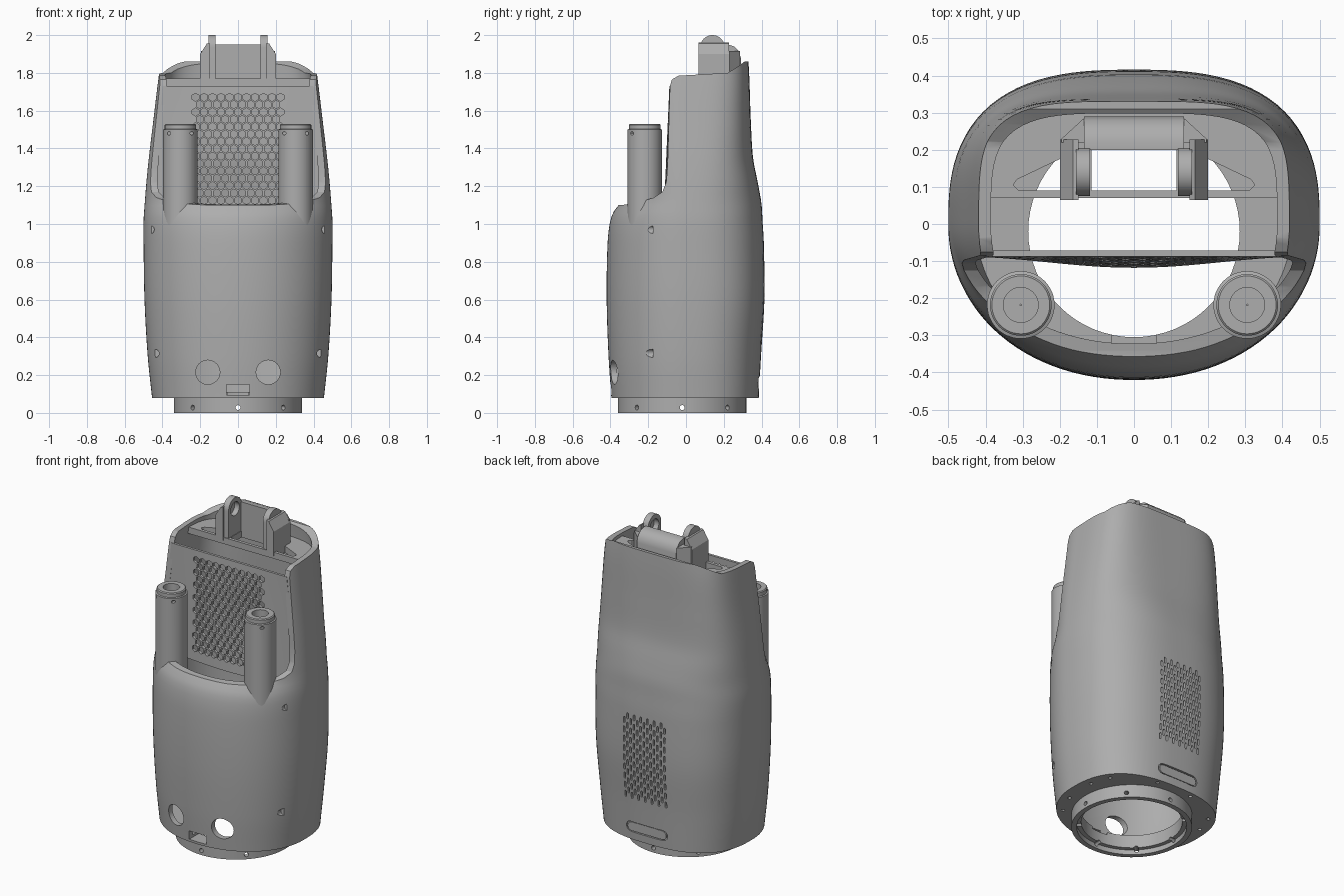
import bpy, bmesh, math
from mathutils import Vector

if "Cube" in bpy.data.objects:
    bpy.data.objects.remove(bpy.data.objects["Cube"])

grey = bpy.data.materials.new("mid grey plastic")
grey.use_nodes = True
grey.diffuse_color = (0.42, 0.42, 0.42, 1)
grey.node_tree.nodes["Principled BSDF"].inputs["Base Color"].default_value = grey.diffuse_color


# ---------- helpers ----------
def finish(name, bm):
    bmesh.ops.recalc_face_normals(bm, faces=bm.faces)
    mesh = bpy.data.meshes.new(name)
    bm.to_mesh(mesh)
    bm.free()
    mesh.materials.append(grey)
    ob = bpy.data.objects.new(name, mesh)
    bpy.context.collection.objects.link(ob)
    return ob


def loft(bm, rings, closed=False):
    rows = [[bm.verts.new(p) for p in ring] for ring in rings]
    n = len(rows[0])
    pairs = list(zip(rows, rows[1:])) + ([(rows[-1], rows[0])] if closed else [])
    for a, b in pairs:
        for i in range(n):
            j = (i + 1) % n
            bm.faces.new((a[i], a[j], b[j], b[i]))
    if not closed:
        bm.faces.new(rows[0])
        bm.faces.new(rows[-1])


def prism(bm, pts, axis, lo, hi):
    place = {"x": lambda u, v, d: (d, u, v), "y": lambda u, v, d: (u, d, v),
             "z": lambda u, v, d: (u, v, d)}[axis]
    loft(bm, [[place(u, v, d) for u, v in pts] for d in (lo, hi)])


def ngon(u, v, r, n=32, start=0.0):
    return [(u + r * math.cos(start + math.tau * i / n),
             v + r * math.sin(start + math.tau * i / n)) for i in range(n)]


def rect(u0, u1, v0, v1):
    return [(u0, v0), (u1, v0), (u1, v1), (u0, v1)]


def pill(u, v, length, r, vertical=False, n=6):
    pts = []
    for side in (1, -1):
        for i in range(n + 1):
            a = math.pi * (i / n - 0.5)
            du, dv = side * (length + r * math.cos(a)), side * r * math.sin(a)
            pts.append((u - dv, v + du) if vertical else (u + du, v + dv))
    return pts


def solid(name, pts, axis, lo, hi):
    bm = bmesh.new()
    prism(bm, pts, axis, lo, hi)
    return finish(name, bm)


def lathe(name, profile, x, y, n=64):
    bm = bmesh.new()
    loft(bm, [[(x + px, y + py, z) for px, py in ngon(0, 0, r, n)] for r, z in profile], True)
    return finish(name, bm)


def activate(ob):
    bpy.ops.object.select_all(action="DESELECT")
    ob.select_set(True)
    bpy.context.view_layer.objects.active = ob


def cut(target, *cutters):
    activate(target)
    for c in cutters:
        c.hide_render = True
        mod = target.modifiers.new("cut", "BOOLEAN")
        mod.operation, mod.solver, mod.object = "DIFFERENCE", "EXACT", c
        bpy.ops.object.modifier_apply(modifier=mod.name)
        bpy.data.objects.remove(c)


# ---------- body cross-sections: height, half width, front depth, back depth, back squareness ----------
KEYS = [(.08, .455, .395, .385, 2.6), (.3, .478, .41, .397, 2.6), (.6, .495, .42, .415, 2.7),
        (.9, .5, .415, .412, 2.7), (1.02, .5, .4, .405, 2.7), (1.08, .496, .375, .402, 2.7),
        (1.12, .493, .34, .398, 2.7), (1.22, .485, .33, .38, 2.9), (1.35, .472, .33, .355, 3.2),
        (1.55, .448, .33, .343, 3.6), (1.78, .42, .33, .335, 4), (1.95, .395, .33, .325, 4)]


def dims(z):
    k = max(i for i in range(len(KEYS) - 1) if KEYS[i][0] <= z + 1e-6)
    a, b = KEYS[k], KEYS[k + 1]
    p, q = KEYS[max(k - 1, 0)], KEYS[min(k + 2, len(KEYS) - 1)]
    h = b[0] - a[0]
    t = (z - a[0]) / h
    out = []
    for i in range(1, 5):
        ma = (b[i] - p[i]) / (b[0] - p[0]) * h
        mb = (q[i] - a[i]) / (q[0] - a[0]) * h
        out.append((2*t**3 - 3*t*t + 1) * a[i] + (t**3 - 2*t*t + t) * ma
                   + (3*t*t - 2*t**3) * b[i] + (t**3 - t*t) * mb)
    return out


def section(z, inset=0.0, n=112):
    w, f, b, power = dims(z)
    pts = []
    for i in range(n):
        c, s = math.cos(math.tau * i / n), math.sin(math.tau * i / n)
        e = power if s > 0 else 2.1
        r = (abs(c)**e + abs(s)**e) ** (-1 / e)
        pts.append(((w - inset) * r * c, ((b if s > 0 else f) - inset) * r * s))
    return pts


def body_solid(name, low, high, inset, rows=56):
    bm = bmesh.new()
    zs = [low + (high - low) * i / rows for i in range(rows + 1)]
    loft(bm, [[(x, y, z) for x, y in section(z, inset)] for z in zs])
    return finish(name, bm)


# ---------- outer shell ----------
shell = body_solid("outer_shell", .08, 1.92, 0)
opening = [(-.7, 1.095), (-.34, 1.1), (-.25, 1.115), (-.17, 1.14), (-.125, 1.17), (-.105, 1.22),
           (-.098, 1.3), (-.085, 1.73), (-.075, 1.765), (-.04, 1.785), (.22, 1.8), (.27, 1.83),
           (.31, 1.86), (.7, 1.87), (.7, 2.3), (-.7, 2.3)]
cut(shell, body_solid("cavity", .11, 1.95, .033),
    solid("rim_cutter", opening, "x", -.8, .8),
    solid("floor_cutter", ngon(0, -.02, .285, 64), "z", 0, .2))

# ports, screw recesses, floor holes
bm = bmesh.new()
prism(bm, rect(-.06, .06, .095, .15), "y", -.6, -.3)
for s in (-1, 1):
    prism(bm, ngon(s * .16, .215, .064), "y", -.6, -.25)
    for x, z in ((.465, .97), (.44, .315)):
        prism(bm, ngon(s * x, z, .022, 20), "y", -.6, -.175)
    for x, y in ((.4, .1), (.36, .22), (.39, -.1), (.33, -.23), (.12, .35), (.13, -.365)):
        prism(bm, ngon(s * x, y, .011, 12), "z", .05, .1)
cut(shell, finish("port_cutter", bm))

# back vents and label recess
bm = bmesh.new()
for col in range(13):
    for row in range(9):
        z = .36 + row * .058 + (.029 if col % 2 else 0)
        prism(bm, pill((col - 6) * .023, z, .014, .006, True, 3), "y", .3, .6)
cut(shell, finish("vent_cutter", bm))
cut(shell, solid("label_cutter", pill(0, .16, .11, .032), "y", .375, .6))
solid("label_plate", pill(0, .16, .106, .027), "y", .37, .384)

# ---------- base collar ----------
collar = lathe("base_collar", [(.34, .085), (.34, 0), (.31, 0), (.31, .03), (.285, .03), (.285, .085)], 0, -.02)
bm = bmesh.new()
for i in range(4):
    d = Vector((math.cos(i * math.pi / 4), math.sin(i * math.pi / 4), 0))
    side = Vector((-d.y, d.x, 0))
    loft(bm, [[side * u + Vector((0, -.02, .028 + v)) + d * e for u, v in ngon(0, 0, .013, 14)]
              for e in (-.5, .5)])
cut(collar, finish("collar_hole_cutter", bm))

# ---------- perforated front panel ----------
bm = bmesh.new()
rings = []
for k in range(13):
    t = k / 12
    z = 1.05 + .68 * t
    w = dims(z)[0] - .03
    front = [(w * (i / 12 - 1), -.088 - .03 * (1 - t) * math.cos((i / 12 - 1) * math.pi / 2)**2, z)
             for i in range(25)]
    rings.append(front + [(x, y + .016, z) for x, y, z in reversed(front)])
loft(bm, rings)
panel = finish("perforated_panel", bm)
bm = bmesh.new()
for row in range(15):
    shift = .0225 if row % 2 else 0
    for col in range(11 - row % 2):
        prism(bm, ngon((col - 5) * .045 + shift, 1.125 + row * .039, .021, 6, math.pi / 6), "y", -.3, 0)
cut(panel, finish("honeycomb_cutter", bm))

# ---------- twin tubes ----------
tubes = []
for s, side in ((1, "left"), (-1, "right")):
    tube = lathe(side + "_tube", [(.091, .5), (.091, 1.5), (.083, 1.503), (.083, 1.525), (.078, 1.53),
                                  (.047, 1.53), (.047, 1.42), (.002, 1.42), (.002, .5)], s * .305, -.218, 48)
    bm = bmesh.new()
    for dx in (-.06, .06):
        prism(bm, ngon(s * .305 + dx, 1.48, .009, 12), "y", -.4, -.26)
    cut(tube, finish("tube_hole_cutter", bm))

# ---------- top shelf with slots ----------
edge = [p for p in section(1.75, .028) if p[1] > .07]
shelf = solid("top_shelf", edge, "z", 1.73, 1.77)
bm = bmesh.new()
prism(bm, rect(-.115, .115, .09, .2), "z", 1.6, 1.9)
for s in (-1, 1):
    prism(bm, [(s * .2, .09), (s * .31, .09), (s * .325, .105), (s * .315, .12), (s * .2, .175)], "z", 1.6, 1.9)
cut(shelf, finish("slot_cutter", bm))

# ---------- hinge bracket ----------
housing = [(.2, 1.75), (.29, 1.75), (.29, 1.88), (.28, 1.915), (.255, 1.94), (.225, 1.95), (.2, 1.95)]
solid("hinge_housing", housing, "x", -.135, .135)
arch = [(.075, 1.75)] + [(.14 - .065 * math.cos(math.pi * i / 20), 1.935 + .065 * math.sin(math.pi * i / 20))
                         for i in range(21)] + [(.205, 1.75)]
for s, side in ((1, "left"), (-1, "right")):
    lug = solid(side + "_hinge_lug", arch, "x", s * .118, s * .156)
    cut(lug, solid("pin_cutter", ngon(.14, 1.93, .042), "x", s * .1, s * .152))
    cheek = [(s * .15, 1.75), (s * .2, 1.75), (s * .2, 1.9), (s * .165, 1.955), (s * .15, 1.96)]
    solid(side + "_hinge_cheek", cheek, "y", .065, .228)
    corner = [(s * .13, .22), (s * .195, .22), (s * .195, .23), (s * .135, .285)]
    solid(side + "_hinge_corner", corner, "z", 1.75, 1.915)

# ---------- shading ----------
for ob in list(bpy.context.collection.objects):
    if ob.type == "MESH":
        activate(ob)
        bpy.ops.object.shade_smooth_by_angle(angle=math.radians(30))
